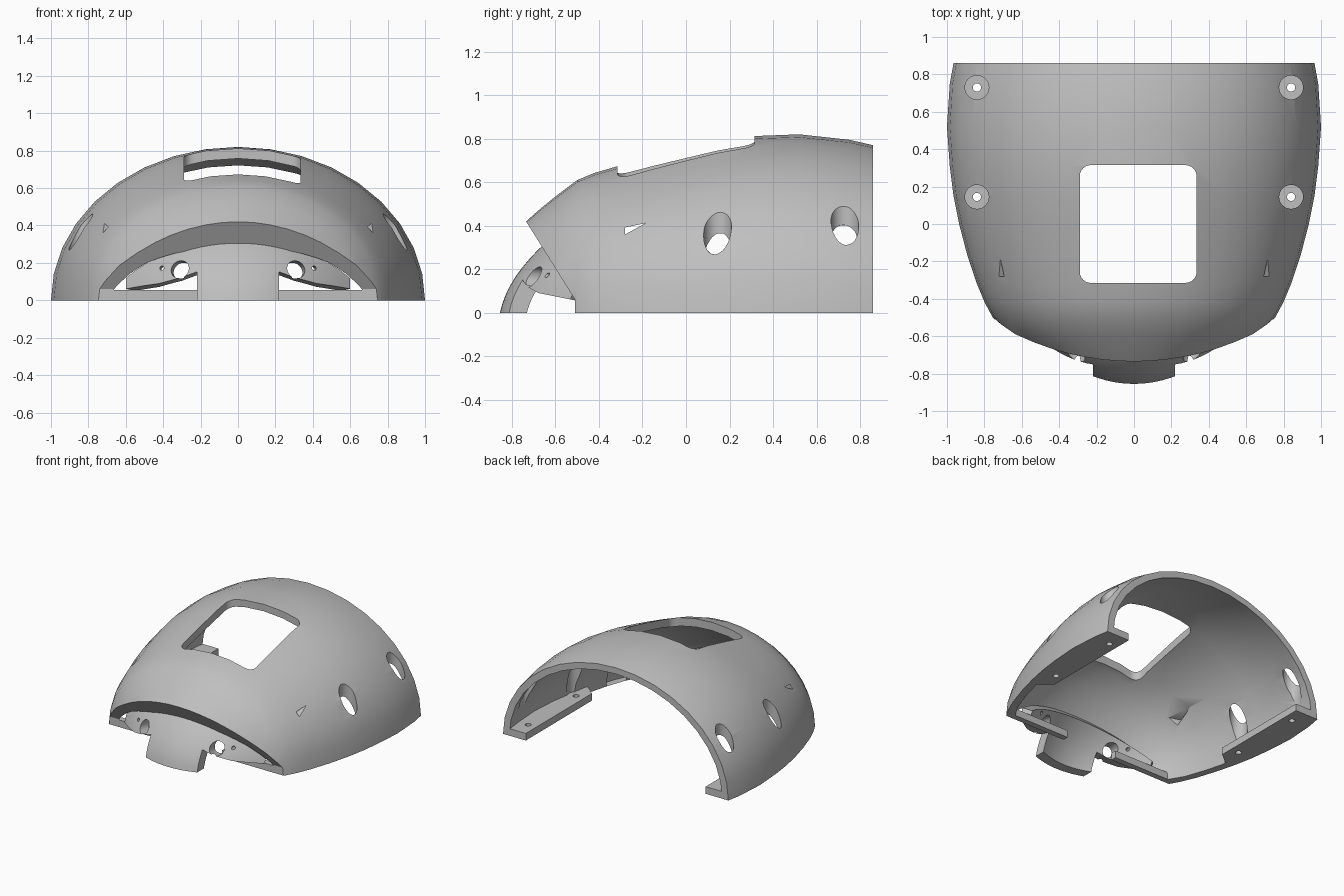
import bpy, bmesh
from math import cos, sin, pi, sqrt
from mathutils import Vector

cube = bpy.data.objects.get("Cube")
if cube:
    bpy.data.objects.remove(cube, do_unlink=True)

grey = bpy.data.materials.new("light grey")
grey.use_nodes = True
grey.diffuse_color = (0.52, 0.52, 0.52, 1)
grey.node_tree.nodes["Principled BSDF"].inputs["Base Color"].default_value = grey.diffuse_color


def add_object(name, bm):
    mesh = bpy.data.meshes.new(name)
    bm.to_mesh(mesh)
    bm.free()
    mesh.materials.append(grey)
    obj = bpy.data.objects.new(name, mesh)
    bpy.context.collection.objects.link(obj)
    return obj


def loft(name, rings):
    """Closed solid through rings with equal point counts."""
    bm = bmesh.new()
    loops = [[bm.verts.new(p) for p in ring] for ring in rings]
    n = len(loops[0])
    for a, b in zip(loops, loops[1:]):
        for i in range(n):
            j = (i + 1) % n
            bm.faces.new((a[i], a[j], b[j], b[i]))
    bm.faces.new(loops[0])
    bm.faces.new(loops[-1])
    bmesh.ops.recalc_face_normals(bm, faces=bm.faces)
    return add_object(name, bm)


def activate(obj):
    bpy.ops.object.select_all(action='DESELECT')
    obj.select_set(True)
    bpy.context.view_layer.objects.active = obj


def cut(obj, cutter):
    activate(obj)
    mod = obj.modifiers.new("cut", 'BOOLEAN')
    mod.operation = 'DIFFERENCE'
    mod.solver = 'EXACT'
    mod.object = cutter
    bpy.ops.object.modifier_apply(modifier=mod.name)
    bpy.data.objects.remove(cutter, do_unlink=True)


def cylinder(start, end, radius, sides=32):
    start, end = Vector(start), Vector(end)
    turn = (end - start).to_track_quat('Z', 'Y')
    ring = [turn @ Vector((radius * cos(2 * pi * i / sides), radius * sin(2 * pi * i / sides), 0))
            for i in range(sides)]
    return loft("drill", [[p + start for p in ring], [p + end for p in ring]])


def upright(points, z0, z1):
    return loft("upright_cutter", [[(x, y, z) for x, y in points] for z in (z0, z1)])


def dome(name, stations, floor, segments=18):
    """Half-ellipse sections (y, height, half width) along y."""
    rings = []
    for y, h, w in stations:
        arc = [(w * cos(pi * i / segments), y, h * sin(pi * i / segments)) for i in range(segments + 1)]
        if floor < 0:
            arc = [(w, y, floor)] + arc + [(-w, y, floor)]
        rings.append(arc)
    return loft(name, rings)


# Outer dome and the hollow inside it
shell = dome("dome_shell", [
    (0.86, 0.77, 0.965), (0.75, 0.795, 0.985), (0.52, 0.82, 1.0), (0.31, 0.812, 0.985),
    (0.15, 0.785, 0.965), (0, 0.75, 0.935), (-0.16, 0.712, 0.893), (-0.32, 0.672, 0.84),
    (-0.42, 0.643, 0.798), (-0.5, 0.61, 0.755), (-0.59, 0.542, 0.675), (-0.64, 0.502, 0.61),
    (-0.69, 0.46, 0.55), (-0.735, 0.42, 0.49), (-0.8, 0.36, 0.4)], 0)
hollow = dome("hollow", [
    (0.95, 0.705, 0.9), (0.75, 0.742, 0.925), (0.52, 0.768, 0.94), (0.31, 0.758, 0.925),
    (0, 0.69, 0.875), (-0.2, 0.645, 0.822), (-0.36, 0.595, 0.765), (-0.5, 0.5, 0.68),
    (-0.6, 0.38, 0.57), (-0.66, 0.28, 0.46), (-0.72, 0.17, 0.33)], -0.2)

# Mounting flanges and front bars are left standing inside the hollow
for s in (1, -1):
    cut(hollow, upright([(s * x, y) for x, y in
        ((0.77, 1.1), (0.77, 0.05), (0.89, -0.05), (1.1, -0.05), (1.1, 1.1))], -0.3, 0.055))
    cut(hollow, upright([(s * x, y) for x, y in
        ((0.22, -0.56), (0.85, -0.56), (0.85, -0.465), (0.22, -0.465))], -0.3, 0.055))
cut(shell, hollow)

# Slanted front opening
front = [(-0.51, -0.1), (-0.51, 0.06), (-0.735, 0.42), (-0.86, 0.62), (-1.2, 0.62), (-1.2, -0.1)]
cut(shell, loft("front_cutter", [[(x, y, z) for y, z in front] for x in (-1.5, 1.5)]))

# Rounded top window
corners = []
for k, (sx, sy) in enumerate(((1, 1), (-1, 1), (-1, -1), (1, -1))):
    for i in range(7):
        a = pi / 2 * (k + i / 6)
        corners.append((0.0225 + sx * 0.2525 + 0.06 * cos(a), sy * 0.255 + 0.06 * sin(a)))
cut(shell, upright(corners, 0.4, 1.0))

for s in (1, -1):
    # Screw wells and screw holes
    for y in (0.145, 0.73):
        cut(shell, cylinder((s * 0.84, y, 0.055), (s * 0.84, y, 0.9), 0.064))
        cut(shell, cylinder((s * 0.84, y, -0.1), (s * 0.84, y, 0.1), 0.022, 20))
    # Triangular side vents, flaring inward
    tri = [(-0.28, 0.36), (-0.28, 0.392), (-0.185, 0.412)]
    rings = []
    for x, scale in ((0.52, 3.2), (0.69, 1.0), (0.9, 1.0)):
        rings.append([(s * x, -0.25 + (y + 0.25) * scale, 0.388 + (z - 0.388) * scale) for y, z in tri])
    cut(shell, loft("vent_cutter", rings))

# Curved front tongue under the lip
bm = bmesh.new()
cols, rows = 24, 8
grid = []
for i in range(cols + 1):
    x = -0.6 + 1.2 * i / cols
    top = (-0.825 + sqrt(0.681 - 5.6 * (0.85 * x * x - 0.4225))) / 2.8
    column = []
    for j in range(rows + 1):
        z = top * j / rows
        column.append(bm.verts.new((x, -0.855 + 0.2 * z + 1.4 * z * z + 0.85 * x * x, z)))
    grid.append(column)
for i in range(cols):
    for j in range(rows):
        bm.faces.new((grid[i][j], grid[i + 1][j], grid[i + 1][j + 1], grid[i][j + 1]))
tongue = add_object("front_tongue", bm)
activate(tongue)
solid = tongue.modifiers.new("thickness", 'SOLIDIFY')
solid.thickness = 0.075
solid.offset = -1
bpy.ops.object.modifier_apply(modifier=solid.name)
cut(tongue, upright([(-1, -1), (1, -1), (1, 0), (-1, 0)], -0.3, 0))

# Side notches and holes of the tongue
notch = [(0.22, -0.4), (0.22, 0.14), (0.3, 0.115), (0.42, 0.095), (0.75, 0.095), (0.75, -0.4)]
for s in (1, -1):
    cut(tongue, loft("notch_cutter", [[(s * x, y, z + dz) for x, z in notch]
                                      for y, dz in ((-0.95, 0.06), (-0.7, 0.0), (-0.5, -0.04), (-0.3, -0.04))]))
    cut(tongue, cylinder((s * 0.34, -0.9, 0.19), (s * 0.28, -0.5, 0.14), 0.05))
    cut(tongue, cylinder((s * 0.43, -0.9, 0.19), (s * 0.39, -0.45, 0.16), 0.012, 12))

for obj in (shell, tongue):
    activate(obj)
    bpy.ops.object.shade_smooth_by_angle(angle=pi / 6)
